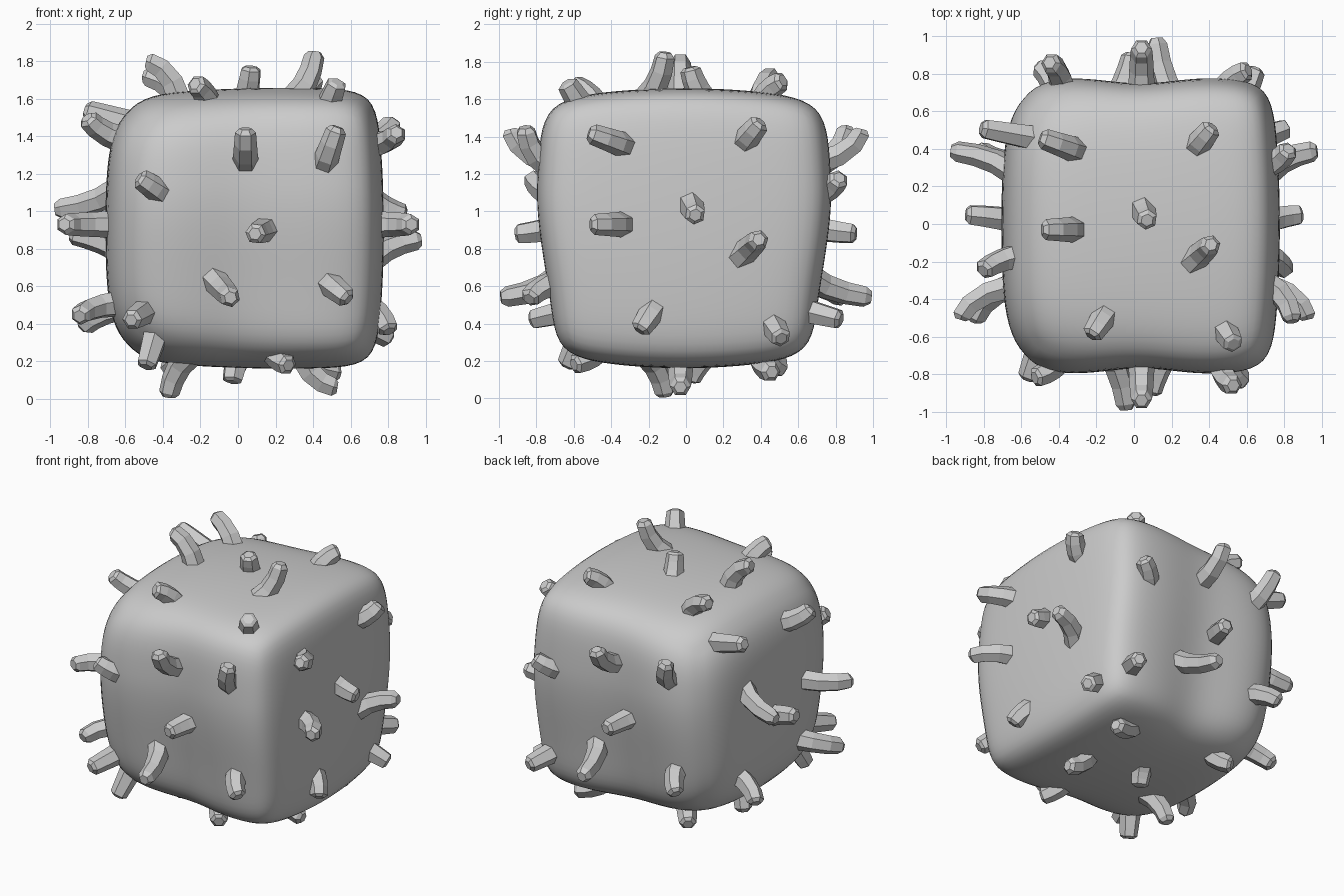
import bpy, bmesh, math
from mathutils import Vector
from mathutils.bvhtree import BVHTree

if "Cube" in bpy.data.objects:
    bpy.data.objects.remove(bpy.data.objects["Cube"])

CENTRE = Vector((0, 0, 0.93))


def make_object(name, bm):
    bmesh.ops.recalc_face_normals(bm, faces=bm.faces)
    me = bpy.data.meshes.new(name)
    bm.to_mesh(me)
    bm.free()
    ob = bpy.data.objects.new(name, me)
    bpy.context.collection.objects.link(ob)
    return ob


# Lumpy rounded cube body with bulging faces
bm = bmesh.new()
bmesh.ops.create_cube(bm, size=2)
bmesh.ops.subdivide_edges(bm, edges=bm.edges, cuts=27, use_grid_fill=True)
for v in bm.verts:
    d = v.co
    n = 7.6 + 2.2 * d.x
    p = d / sum(abs(c) ** n for c in d) ** (1 / n)
    x, y, z = p
    t = min(max((z + 0.75) / 1.1, 0), 1)
    t = t * t * (3 - 2 * t)
    narrow = 0.92 + 0.08 * t                      # depth tapers downwards
    groove = 1 - (0.065 - 0.025 * z) * math.exp(-(x / 0.4) ** 2)  # front/back hollow
    v.co = Vector((0.035 + 0.742 * x * (1 - 0.06 * z * z - 0.06 * y * y),
                   -0.01 + 0.81 * y * narrow * groove * (1 - 0.05 * x * x - 0.05 * z * z),
                   0.91 + 0.745 * z * (1 - 0.04 * x * x - 0.09 * y * y) + 0.02 * x * z))
tree = BVHTree.FromBMesh(bm)
body = make_object("body", bm)
for poly in body.data.polygons:
    poly.use_smooth = True

# Spike pattern on one face: base u,v - tip u,v - tip drop - bend (rise, slide)
PATTERN = [
    (-0.32, 0.42, -0.52, 0.49, 0.14, 0.85, 0.25),
    (0.31, 0.44, 0.40, 0.55, 0.16, 0.7, 0.3),
    (0.02, 0.12, 0.05, 0.05, 0.09, 0.45, 0.7),
    (-0.33, 0.00, -0.51, 0.00, 0.06, 0.85, 0.25),
    (0.28, -0.18, 0.39, -0.08, 0.01, 0.35, 0.8),
    (-0.17, -0.45, -0.25, -0.57, 0.18, 0.7, 0.35),
    (0.46, -0.53, 0.51, -0.61, 0.17, 0.5, 0.5),
]

X, Y, Z = Vector((1, 0, 0)), Vector((0, 1, 0)), Vector((0, 0, 1))
# Face name: u axis, v axis, u shift, v shift, tip reach
FACES = {
    "top": (X, Y, 0.02, -0.03, 0.93),
    "bottom": (-X, Y, -0.02, -0.03, 0.93),
    "right": (Y, Z, 0, 0, 0.985),
    "left": (Y, -Z, 0, 0, 0.985),
    "front": (-Z, X, 0, 0.04, 1.0),
    "back": (-Z, -X, 0, -0.04, 1.0),
}


def spike(bm, base, ctrl, tip, side):
    """Curved six-sided horn with a chamfered blunt end."""
    rings = []
    steps = [(0, 0.072), (0.33, 0.066), (0.66, 0.061), (0.92, 0.056), (1, 0.034)]
    for t, r in steps:
        c = base * (1 - t) ** 2 + ctrl * 2 * t * (1 - t) + tip * t * t
        tan = ((ctrl - base) * (1 - t) + (tip - ctrl) * t).normalized()
        a = (side - tan * side.dot(tan)).normalized()
        b = tan.cross(a)
        rings.append([bm.verts.new(c + r * (a * math.cos(k * math.pi / 3)
                                            + b * math.sin(k * math.pi / 3)))
                      for k in range(6)])
    for lo, hi in zip(rings, rings[1:]):
        for k in range(6):
            j = (k + 1) % 6
            bm.faces.new((lo[k], lo[j], hi[j], hi[k]))
    bm.faces.new(rings[0][::-1])
    bm.faces.new(rings[-1])


# Same spike pattern turned onto all six faces
for name, (U, V, su, sv, reach) in FACES.items():
    W = U.cross(V)
    bm = bmesh.new()
    for bu, bv, tu, tv, drop, rise, slide in PATTERN:
        foot = CENTRE + U * (bu + su) + V * (bv + sv)
        base = tree.ray_cast(foot + W * 2, -W)[0] - W * 0.05
        lean = U * (tu - bu) + V * (tv - bv)
        height = W * (reach - drop - (base - CENTRE).dot(W))
        ctrl = base + height * rise + lean * slide
        spike(bm, base, ctrl, base + height + lean, W.cross(lean))
    make_object(name + "_spikes", bm)
